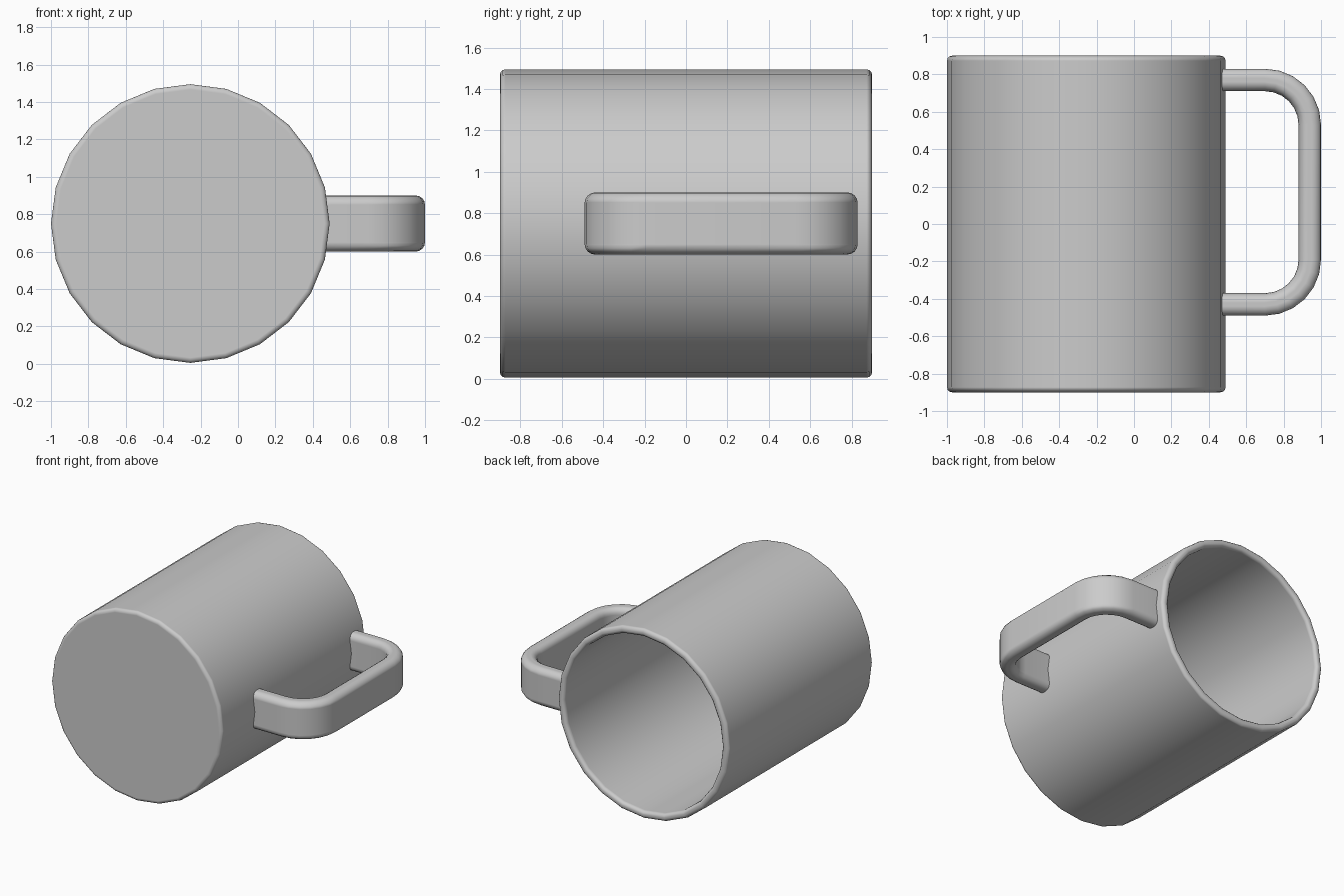
import bpy, bmesh, math
from mathutils import Vector

cube = bpy.data.objects.get("Cube")
if cube:
    bpy.data.objects.remove(cube)

SIDES = 24
CENTRE = Vector((-0.255, 0, 0.75))

grey = bpy.data.materials.new("plain_grey")
grey.use_nodes = True
colour = (0.6, 0.6, 0.6, 1)
grey.diffuse_color = colour
grey.node_tree.nodes["Principled BSDF"].inputs["Base Color"].default_value = colour


def finish(bm, name, width, segments):
    """Turn a bmesh into a smooth object with rounded hard edges."""
    bmesh.ops.recalc_face_normals(bm, faces=bm.faces)
    for face in bm.faces:
        face.smooth = True
    mesh = bpy.data.meshes.new(name)
    bm.to_mesh(mesh)
    bm.free()
    mesh.materials.append(grey)
    obj = bpy.data.objects.new(name, mesh)
    bpy.context.collection.objects.link(obj)
    bevel = obj.modifiers.new("rounded_edges", 'BEVEL')
    bevel.width = width
    bevel.segments = segments
    bevel.limit_method = 'ANGLE'
    bevel.angle_limit = math.radians(50)
    bevel.harden_normals = True
    return obj


def bridge(bm, a, b):
    """Join two vertex rings with quads."""
    for i in range(len(a)):
        j = (i + 1) % len(a)
        bm.faces.new((a[i], a[j], b[j], b[i]))


# Cup: hollow cylinder lying along y, open at the back
def ring(bm, radius, y):
    turn = [math.tau * i / SIDES for i in range(SIDES)]
    return [bm.verts.new(CENTRE + Vector((radius * math.cos(t), y, radius * math.sin(t))))
            for t in turn]


bm = bmesh.new()
rings = [ring(bm, r, y) for r, y in ((0.745, -0.9), (0.745, 0.9), (0.685, 0.9), (0.685, -0.84))]
for a, b in zip(rings, rings[1:]):
    bridge(bm, a, b)
bm.faces.new(rings[0])
bm.faces.new(rings[-1])
finish(bm, "cup", 0.028, 3)

# Handle: flat bar swept around two rounded corners, ends buried in the wall
THICK, HALF_HEIGHT, BEND, STEPS = 0.06, 0.15, 0.24, 6
MID_Y, HALF_SPAN, OUTER_X = 0.17, 0.6, 0.94
half = [(Vector((0.45, HALF_SPAN, 0)), Vector((0, 1, 0)))]
for i in range(STEPS + 1):
    t = math.pi / 2 * (1 - i / STEPS)
    out = Vector((math.cos(t), math.sin(t), 0))
    half.append((Vector((OUTER_X - BEND, HALF_SPAN - BEND, 0)) + out * BEND, out))
mirror = [(Vector((p.x, -p.y, 0)), Vector((n.x, -n.y, 0))) for p, n in reversed(half)]

bm = bmesh.new()
offset = Vector((0, MID_Y, CENTRE.z))
sections = []
for p, n in half + mirror:
    corners = ((1, 1), (1, -1), (-1, -1), (-1, 1))
    sections.append([bm.verts.new(p + offset + n * THICK * s + Vector((0, 0, HALF_HEIGHT * h)))
                     for s, h in corners])
for a, b in zip(sections, sections[1:]):
    bridge(bm, a, b)
finish(bm, "handle", 0.05, 4)
